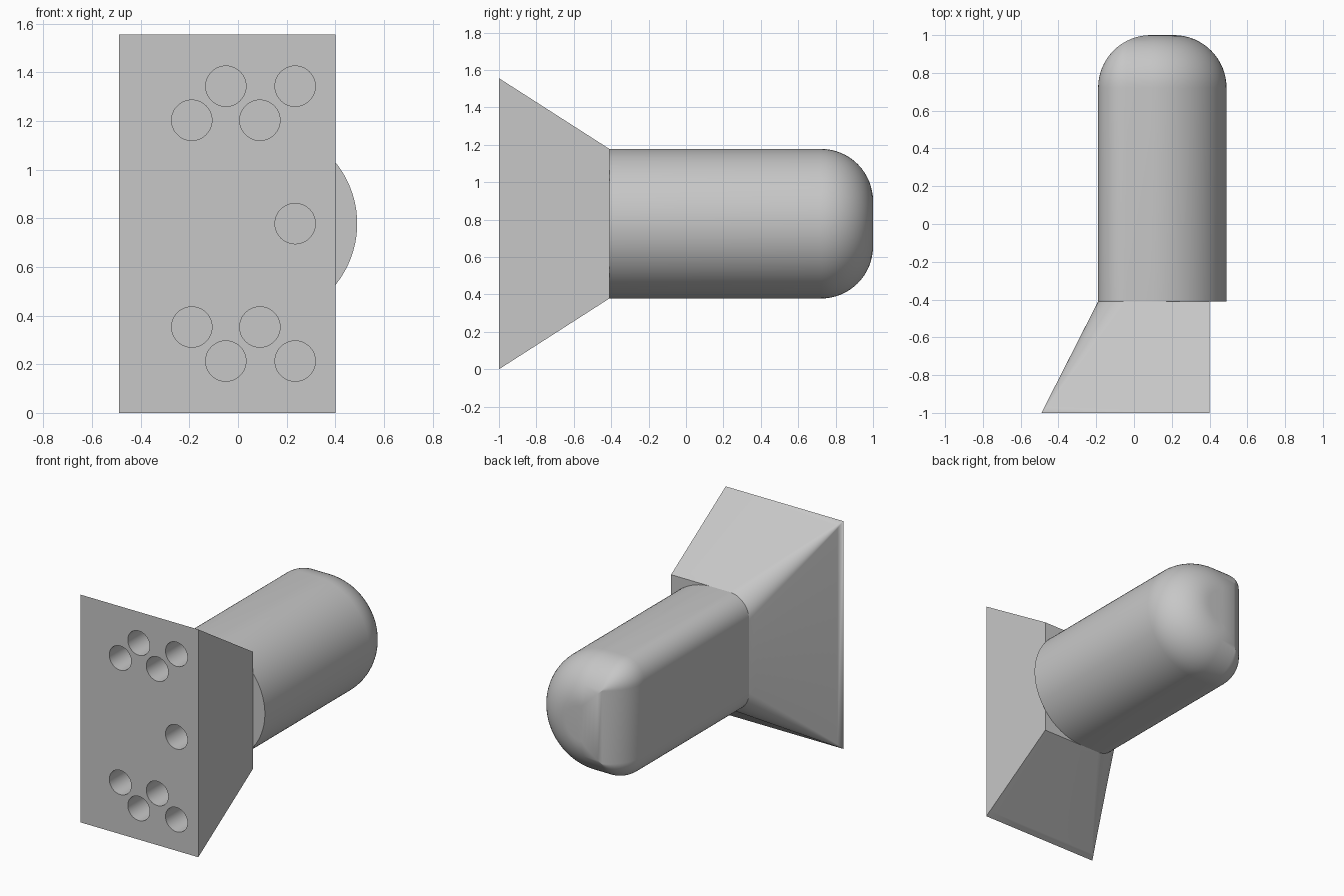
import bpy, bmesh
from math import pi, sin, cos, radians
from mathutils import Matrix

if "Cube" in bpy.data.objects:
    bpy.data.objects.remove(bpy.data.objects["Cube"])

grey = bpy.data.materials.new("plain grey")
grey.use_nodes = True
colour = (0.57, 0.57, 0.57, 1)
grey.diffuse_color = colour
grey.node_tree.nodes["Principled BSDF"].inputs["Base Color"].default_value = colour

MID = 0.778          # height of the symmetry plane
FRONT, SEAM, BACK = -1.0, -0.41, 1.0
LEFT_X = -0.19       # flat side of the grip
CORNER = 0.15        # rounding of the grip's flat side


def arc(cx, cz, r, start, end, n):
    return [(cx + r * cos(start + (end - start) * i / n),
             cz + r * sin(start + (end - start) * i / n)) for i in range(n + 1)]


def flat_side(x, half, r):
    """Upper then lower rounded corner of the flat side."""
    return (arc(x + r, MID + half - r, r, pi / 2, pi, 12)
            + arc(x + r, MID - half + r, r, pi, 1.5 * pi, 12))


def finish(obj, angle):
    bpy.ops.object.select_all(action="DESELECT")
    obj.select_set(True)
    bpy.context.view_layer.objects.active = obj
    bpy.ops.object.shade_smooth_by_angle(angle=radians(angle))


def make_object(name, bm):
    bmesh.ops.remove_doubles(bm, verts=bm.verts, dist=1e-5)
    bmesh.ops.recalc_face_normals(bm, faces=bm.faces)
    mesh = bpy.data.meshes.new(name)
    bm.to_mesh(mesh)
    bm.free()
    mesh.materials.append(grey)
    obj = bpy.data.objects.new(name, mesh)
    bpy.context.collection.objects.link(obj)
    return obj


def loft(name, sections):
    """Skin a list of (y, outline) sections and cap both ends."""
    bm = bmesh.new()
    rings = [[bm.verts.new((x, y, z)) for x, z in pts] for y, pts in sections]
    for a, b in zip(rings, rings[1:]):
        for i in range(len(a)):
            j = (i + 1) % len(a)
            bm.faces.new((a[i], a[j], b[j], b[i]))
    bm.faces.new(rings[0])
    bm.faces.new(rings[-1])
    return make_object(name, bm)


# Tapered mount: sharp corners at the plate, rounded where it meets the grip
mount_sections = []
STEPS = 16
for k in range(STEPS + 1):
    t = k / STEPS
    half = MID + (0.4 - MID) * t
    left = -0.49 + (LEFT_X + 0.49) * t
    outline = flat_side(left, half, CORNER * t ** 0.85)
    outline += [(0.4, MID - half), (0.4, MID + half)]
    mount_sections.append((FRONT + (SEAM - FRONT) * t, outline))
mount = loft("tapered_mount", mount_sections)

# Blind holes in the front plate
holes = [(0.235, 0)]
for side in (-1, 1):
    holes += [(-0.19, side * 0.425), (0.09, side * 0.425),
              (-0.05, side * 0.565), (0.235, side * 0.565)]
bm = bmesh.new()
for x, dz in holes:
    place = Matrix.Translation((x, FRONT, MID + dz)) @ Matrix.Rotation(pi / 2, 4, "X")
    bmesh.ops.create_cone(bm, cap_ends=True, segments=48, radius1=0.083,
                          radius2=0.083, depth=0.38, matrix=place)
cutter = make_object("hole_cutter", bm)
cutter.hide_render = True
cut = mount.modifiers.new("holes", "BOOLEAN")
cut.operation = "DIFFERENCE"
cut.solver = "EXACT"
cut.object = cutter
bpy.context.view_layer.objects.active = mount
bpy.ops.object.modifier_apply(modifier=cut.name)
bpy.data.objects.remove(cutter)
finish(mount, 30)


# Grip: one flat side, one half-round side, with a large fillet at the back
def grip_outline(inset):
    half = 0.4 - inset
    return (flat_side(LEFT_X + inset, half, max(CORNER - inset, 0))
            + arc(0.09, MID, half, -pi / 2, pi / 2, 48))


FILLET = 0.279
grip_sections = [(SEAM, grip_outline(0))]
for k in range(17):
    a = pi / 2 * k / 16
    grip_sections.append((BACK - FILLET + FILLET * sin(a),
                          grip_outline(FILLET * (1 - cos(a)))))
grip = loft("grip", grip_sections)
finish(grip, 45)
